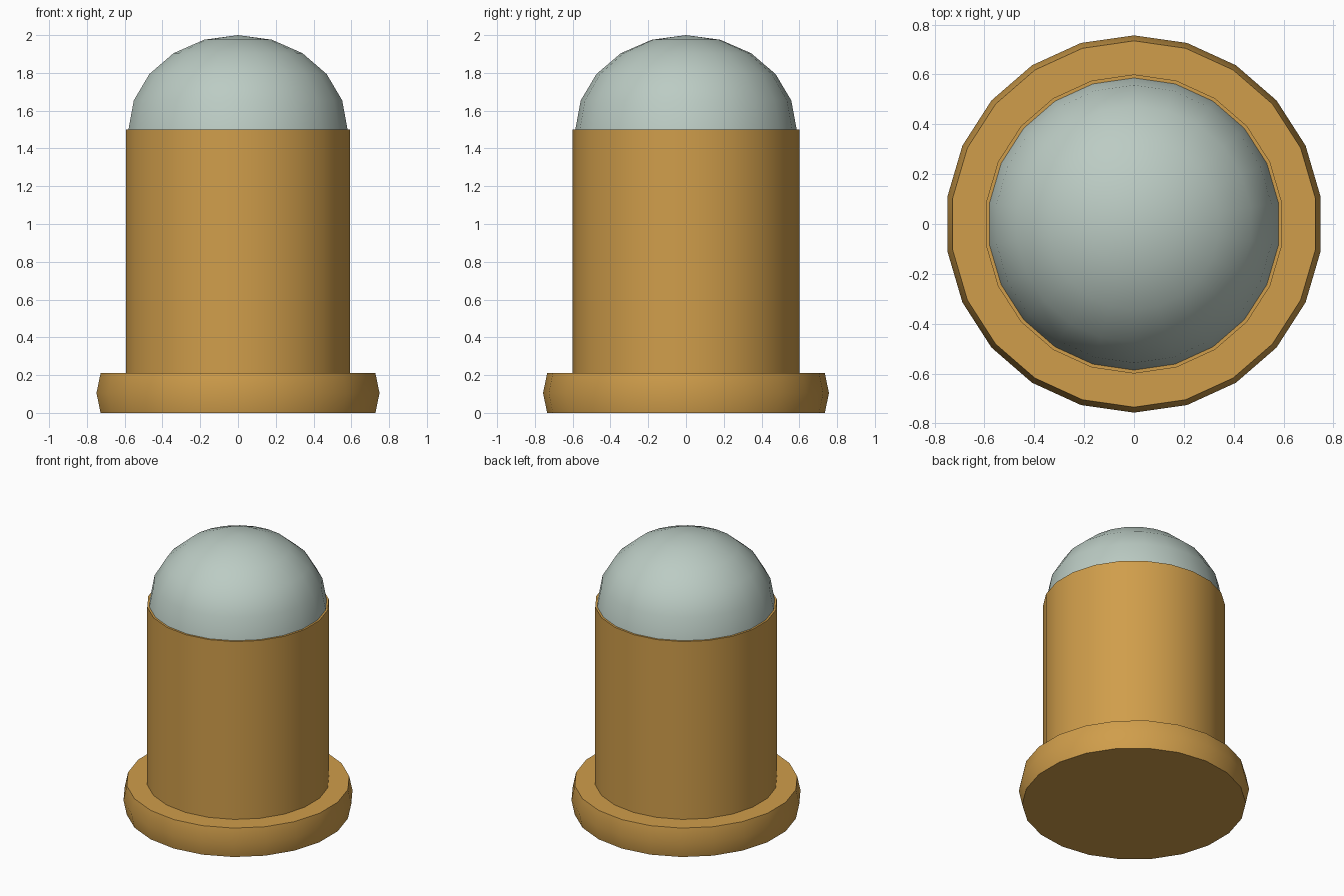
import bpy, bmesh, math

if "Cube" in bpy.data.objects:
    bpy.data.objects.remove(bpy.data.objects["Cube"])

SIDES = 22


def material(name, rgb):
    m = bpy.data.materials.new(name)
    m.diffuse_color = (*rgb, 1)
    m.use_nodes = True
    m.node_tree.nodes["Principled BSDF"].inputs["Base Color"].default_value = m.diffuse_color
    return m


def lathe(name, profile, mat, smooth_angle):
    """Revolve (radius, z) points about z; radius 0 makes a pole."""
    bm = bmesh.new()
    rings = []
    for r, z in profile:
        if r == 0:
            rings.append([bm.verts.new((0, 0, z))] * SIDES)
        else:
            # one corner points along +y
            angles = [math.pi / 2 + math.tau * i / SIDES for i in range(SIDES)]
            rings.append([bm.verts.new((r * math.cos(a), r * math.sin(a), z)) for a in angles])
    for low, high in zip(rings, rings[1:]):
        for i in range(SIDES):
            j = (i + 1) % SIDES
            corners = list(dict.fromkeys((low[i], low[j], high[j], high[i])))
            bm.faces.new(corners)
    # flat caps for the body ends; the dome rests open on the body
    if name == "body":
        bm.faces.new(rings[0][::-1])
        bm.faces.new(rings[-1])
    bm.normal_update()
    mesh = bpy.data.meshes.new(name)
    bm.to_mesh(mesh)
    bm.free()
    mesh.materials.append(mat)
    obj = bpy.data.objects.new(name, mesh)
    bpy.context.collection.objects.link(obj)
    bpy.ops.object.select_all(action='DESELECT')
    obj.select_set(True)
    bpy.context.view_layer.objects.active = obj
    bpy.ops.object.shade_smooth_by_angle(angle=math.radians(smooth_angle))
    return obj


orange = material("orange", (0.63, 0.34, 0.07))
pale = material("pale_grey_green", (0.5, 0.6, 0.55))

# Body with its bulging base flange
lathe("body", [(0.735, 0), (0.757, 0.105), (0.735, 0.21), (0.6, 0.21), (0.6, 1.5)], orange, 35)

# Slightly flattened dome: five latitude bands
dome = [(0.586 * math.cos(math.radians(18 * k)), 1.5 + 0.5 * math.sin(math.radians(18 * k)))
        for k in range(5)]
lathe("dome", dome + [(0, 2.0)], pale, 40)
